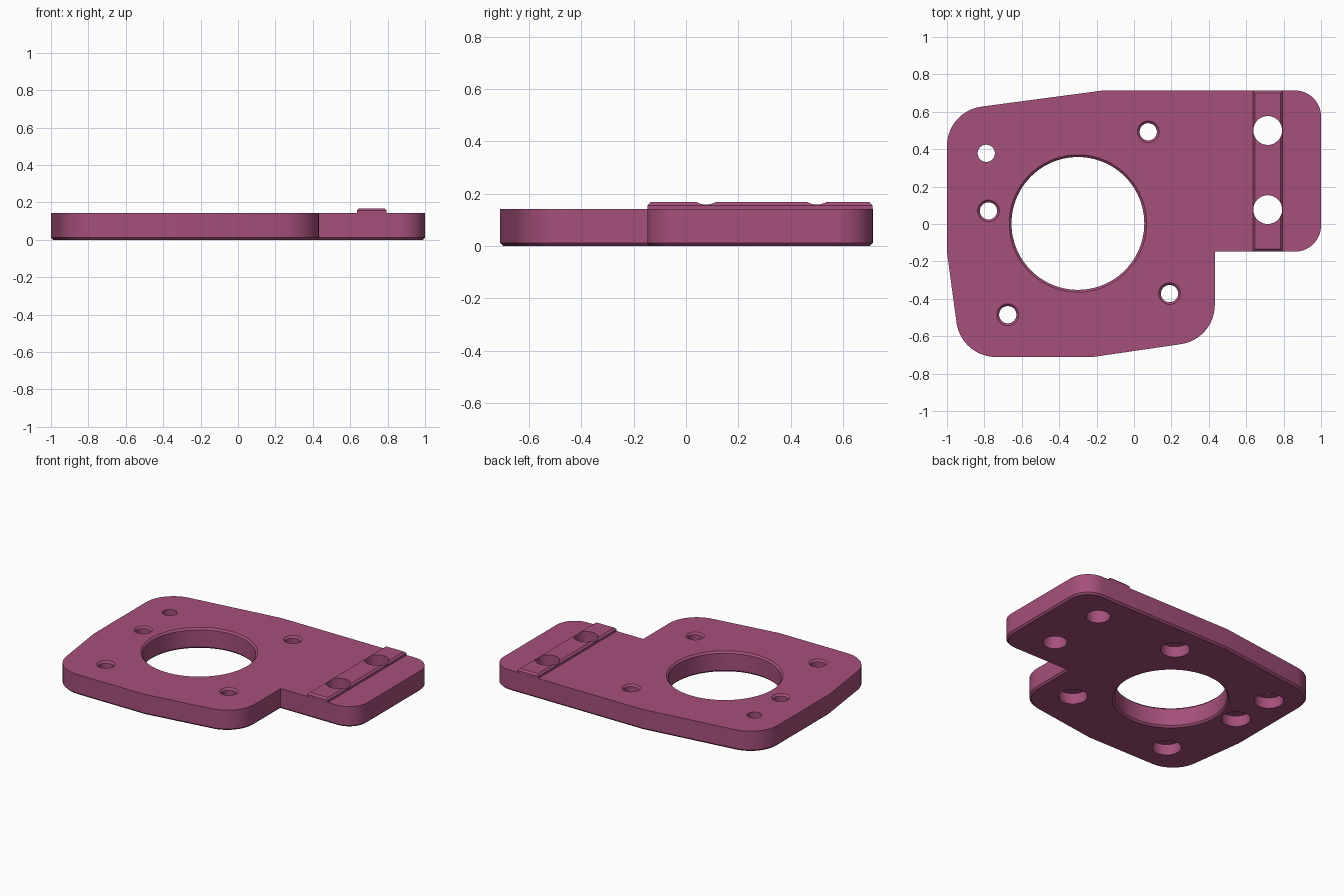
import bpy, bmesh, math
from mathutils import Vector

if "Cube" in bpy.data.objects:
    bpy.data.objects.remove(bpy.data.objects["Cube"])

TOP, CH = 0.142, 0.012
PLUM = bpy.data.materials.new("plum plastic")
PLUM.diffuse_color = (0.38, 0.08, 0.2, 1)
PLUM.use_nodes = True
PLUM.node_tree.nodes["Principled BSDF"].inputs["Base Color"].default_value = PLUM.diffuse_color


def finish(name, bm):
    """Turn a bmesh into a named, coloured object."""
    bmesh.ops.recalc_face_normals(bm, faces=bm.faces[:])
    mesh = bpy.data.meshes.new(name)
    bm.to_mesh(mesh)
    bm.free()
    obj = bpy.data.objects.new(name, mesh)
    bpy.context.collection.objects.link(obj)
    mesh.materials.append(PLUM)
    return obj


def rounded(corners, steps=14):
    """Outline from (x, y, radius) corners, rounding those with a radius."""
    points = []
    for i, (x, y, r) in enumerate(corners):
        p = Vector((x, y))
        if r == 0:
            points.append(p)
            continue
        a = (Vector(corners[i - 1][:2]) - p).normalized()
        b = (Vector(corners[(i + 1) % len(corners)][:2]) - p).normalized()
        half = a.angle(b) / 2
        centre = p + (a + b).normalized() * r / math.sin(half)
        start = p + a * r / math.tan(half) - centre
        end = p + b * r / math.tan(half) - centre
        sweep = start.angle_signed(end)
        for k in range(steps + 1):
            t = -sweep * k / steps
            c, s = math.cos(t), math.sin(t)
            points.append(centre + Vector((start.x * c - start.y * s,
                                           start.x * s + start.y * c)))
    return points


def slab(name, outline, z0, z1, bevel_z):
    """Extrude an outline and chamfer its rim at height bevel_z."""
    bm = bmesh.new()
    face = bm.faces.new([bm.verts.new((p[0], p[1], z0)) for p in outline])
    geo = bmesh.ops.extrude_face_region(bm, geom=[face])["geom"]
    for v in geo:
        if isinstance(v, bmesh.types.BMVert):
            v.co.z = z1
    bmesh.ops.recalc_face_normals(bm, faces=bm.faces[:])
    rim = [e for e in bm.edges if all(abs(v.co.z - bevel_z) < 1e-5 for v in e.verts)]
    bmesh.ops.bevel(bm, geom=rim, offset=CH, segments=1, affect='EDGES')
    return finish(name, bm)


def drill(x, y, profile, n=48):
    """Closed turned cutter from (radius, height) pairs, bottom to top."""
    bm = bmesh.new()
    rings = [[bm.verts.new((x + r * math.cos(2 * math.pi * k / n),
                            y + r * math.sin(2 * math.pi * k / n), z))
              for k in range(n)] for r, z in profile]
    for low, high in zip(rings, rings[1:]):
        for k in range(n):
            j = (k + 1) % n
            bm.faces.new((low[k], low[j], high[j], high[k]))
    bm.faces.new(rings[0][::-1])
    bm.faces.new(rings[-1])
    obj = finish("hole_cutter", bm)
    obj.hide_render = True
    return obj


def cut(obj, cutters):
    """Subtract the cutters and bake the result."""
    for c in cutters:
        m = obj.modifiers.new("hole", 'BOOLEAN')
        m.operation, m.solver, m.object = 'DIFFERENCE', 'EXACT', c
    bpy.context.view_layer.update()
    graph = bpy.context.evaluated_depsgraph_get()
    baked = bpy.data.meshes.new_from_object(obj.evaluated_get(graph))
    obj.modifiers.clear()
    obj.data = baked


# Plate with a narrower tab on the right
plate = slab("mounting_plate", rounded([
    (-1, -0.15, 0), (-1, 0.603, 0.212), (-0.165, 0.714, 0),
    (1, 0.714, 0.14), (1, -0.148, 0.14), (0.432, -0.148, 0),
    (0.432, -0.616, 0.212), (-0.22, -0.711, 0), (-0.924, -0.711, 0.212)]),
    0, TOP, 0)

# Raised locating rail on the tab
rail = slab("locating_rail", [(0.635, -0.147), (0.795, -0.147),
                              (0.795, 0.713), (0.635, 0.713)],
            TOP - 0.003, 0.168, 0.168)

# Large central opening, chamfered top and bottom
cutters = [drill(-0.3, 0.003, [(0.377, -0.01), (0.355, CH), (0.355, TOP - CH),
                               (0.377, TOP + 0.01)], 96)]

# Screw holes, counterbored from below and chamfered on top
for x, y in [(0.076, 0.493), (-0.778, 0.07), (-0.675, -0.485), (0.19, -0.372)]:
    cutters.append(drill(x, y, [(0.092, -0.02), (0.092, 0.075), (0.046, 0.075),
                                (0.046, TOP - CH), (0.066, TOP + 0.008)]))

# Plain-topped screw hole, counterbored from below
cutters.append(drill(-0.79, 0.378, [(0.092, -0.02), (0.092, 0.075),
                                    (0.046, 0.075), (0.046, TOP + 0.02)]))

# Two bolt holes through rail and plate
bolts = [drill(0.715, y, [(0.077, -0.05), (0.077, 0.3)]) for y in (0.5, 0.077)]

cut(plate, cutters + bolts)
cut(rail, bolts)
for c in cutters + bolts:
    bpy.data.objects.remove(c)

# Smooth the curved walls, keep hard edges
for obj in (plate, rail):
    bpy.ops.object.select_all(action='DESELECT')
    obj.select_set(True)
    bpy.context.view_layer.objects.active = obj
    bpy.ops.object.shade_smooth_by_angle(angle=math.radians(25))
